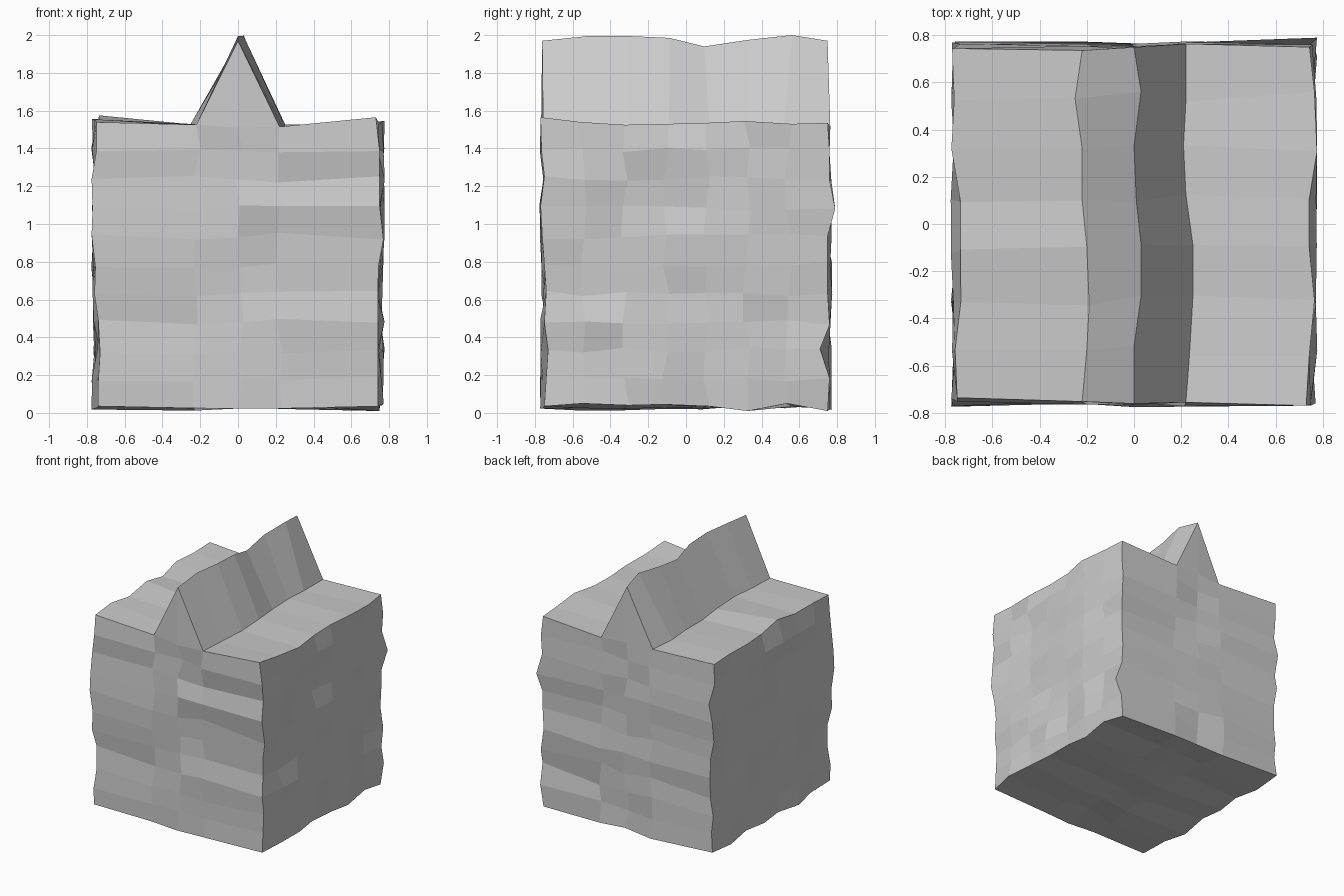
import bpy, random

if "Cube" in bpy.data.objects:
    bpy.data.objects.remove(bpy.data.objects["Cube"])

random.seed(7)
XS = [-.755, -.22, .01, .22, .755]
NY, NZ = 7, 10

# Irregular edges: ridge and valley lines (front to back), corner columns (bottom to top)
RIDGE_Z = [1.97, 1.995, 1.995, 1.985, 1.94, 1.975, 2.0, 1.97]
TOP_X = {1: [-.22, -.2, -.19, -.2, -.22, -.22, -.25, -.22],
         2: [0, 0, .03, .03, .01, 0, .03, 0],
         3: [.22, .235, .25, .25, .22, .21, .22, .22]}
EDGE_Z = [1.565, 1.54, 1.525, 1.53, 1.535, 1.545, 1.53, 1.535]
BASE_Z = [.035, .05, .04, .045, .035, .01, .05, .01]
FRONT_R = [.74, .74, .74, .74, .74, .745, .77, .75, .75, .75, .73]
FRONT_L = [-.74, -.74, -.73, -.74, -.76, -.755, -.775, -.77, -.775, -.75, -.75]
FRONT_Y = [-.75, -.74, -.73, -.75, -.74, -.75, -.76, -.77, -.75, -.765, -.77]
BACK_Y = [.75, .76, .71, .76, .75, .75, .75, .79, .76, .76, .75]


def jit(a=.022):
    return random.uniform(-a, a)


verts, index, faces = [], {}, []


def point(i, j, k):
    """Shared, slightly displaced lattice point on the block surface."""
    if (i, j, k) in index:
        return index[i, j, k]
    x = XS[i] + jit()
    y = -.755 + 1.51 * j / NY + jit()
    z = .03 + .151 * min(k, NZ) + jit(.018)
    if j == 0 and i == 4:
        x, y = FRONT_R[k], FRONT_Y[k]
    elif j == 0 and i == 0:
        x = FRONT_L[k]
    elif j == NY and i == 4:
        y = BACK_Y[k]
    if k >= NZ:
        if i in TOP_X:
            x = TOP_X[i][j]
            z = RIDGE_Z[j] if k > NZ else 1.52 + jit(.01)
        elif i == 4:
            z = EDGE_Z[j]
        else:
            z = 1.575 if j == 3 else 1.545 + jit(.015)
    elif k == 0 and i == 4:
        z = BASE_Z[j]
    lim = .792
    p = (max(-lim, min(lim, x)), max(-lim, min(lim, y)), max(0, min(2, z)))
    verts.append(p)
    index[i, j, k] = len(verts) - 1
    return index[i, j, k]


def face(*keys):
    faces.append([point(*k) for k in keys])


# Front and back walls
for k in range(NZ):
    for i in range(4):
        face((i, 0, k), (i + 1, 0, k), (i + 1, 0, k + 1), (i, 0, k + 1))
        face((i + 1, NY, k), (i, NY, k), (i, NY, k + 1), (i + 1, NY, k + 1))
    # Side walls
    for j in range(NY):
        face((4, j, k), (4, j + 1, k), (4, j + 1, k + 1), (4, j, k + 1))
        face((0, j + 1, k), (0, j, k), (0, j, k + 1), (0, j + 1, k + 1))

# Underside, and top with its raised ridge
top = [NZ, NZ, NZ + 1, NZ, NZ]
for j in range(NY):
    for i in range(4):
        a, b = top[i], top[i + 1]
        face((i, j, a), (i + 1, j, b), (i + 1, j + 1, b), (i, j + 1, a))
        face((i, j + 1, 0), (i + 1, j + 1, 0), (i + 1, j, 0), (i, j, 0))

# Triangular gable ends of the ridge
for i in (1, 2):
    a, b = (i, i + 1)
    face((a, 0, NZ), (b, 0, NZ), (2, 0, NZ + 1))
    face((b, NY, NZ), (a, NY, NZ), (2, NY, NZ + 1))

mesh = bpy.data.meshes.new("ridged_block")
mesh.from_pydata(verts, [], faces)
mesh.update()
block = bpy.data.objects.new("ridged_block", mesh)
bpy.context.collection.objects.link(block)
